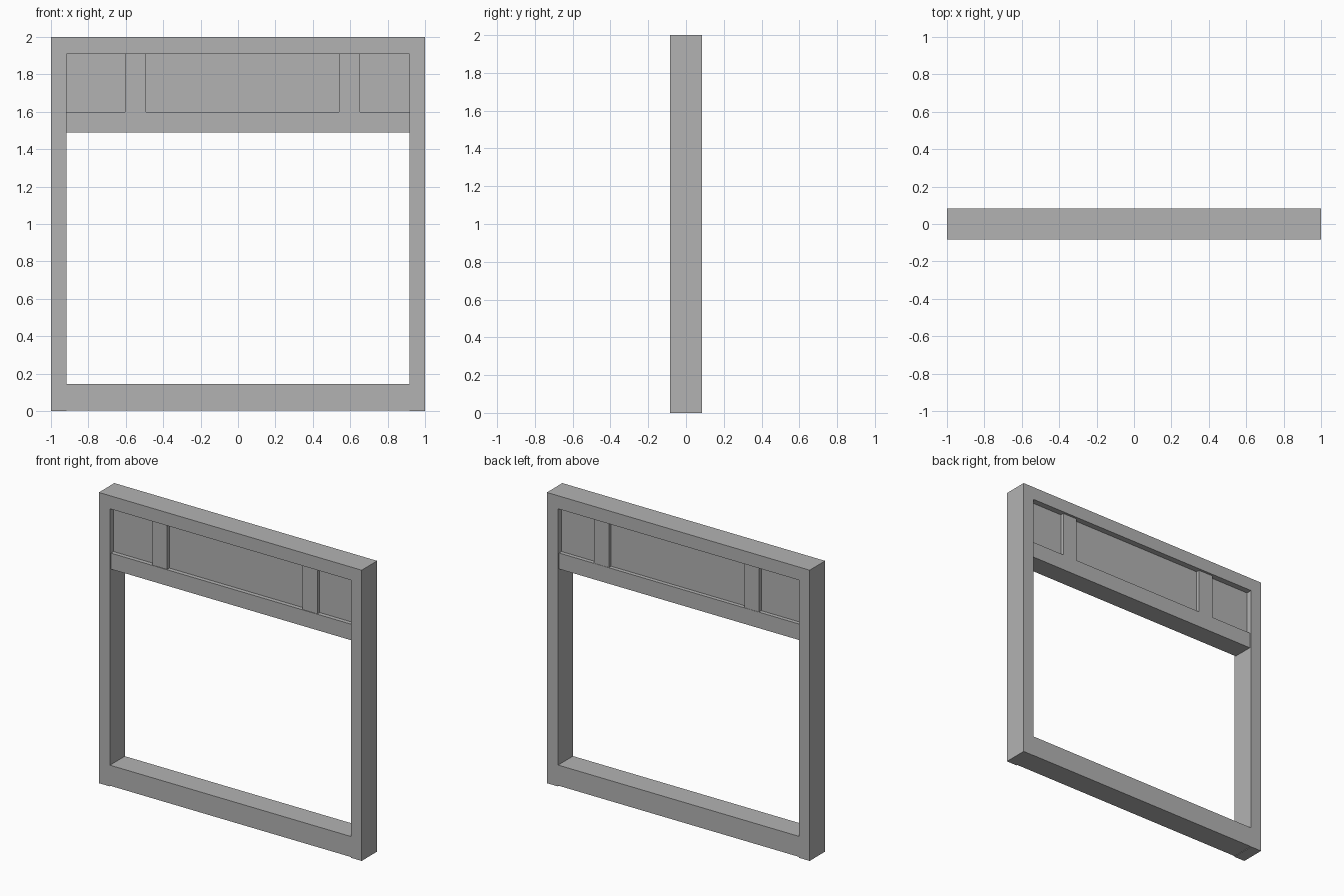
import bpy
import bmesh

cube = bpy.data.objects.get("Cube")
if cube:
    bpy.data.objects.remove(cube, do_unlink=True)

GREY = (0.45, 0.45, 0.45, 1.0)
grey = bpy.data.materials.new("plain grey")
grey.use_nodes = True
grey.diffuse_color = GREY
grey.node_tree.nodes["Principled BSDF"].inputs["Base Color"].default_value = GREY


def slab(name, outline, front, back):
    """Extrude an (x, z) outline from y=front to y=back."""
    bm = bmesh.new()
    face = bm.faces.new([bm.verts.new((x, front, z)) for x, z in outline])
    grown = bmesh.ops.extrude_face_region(bm, geom=[face])["geom"]
    verts = [v for v in grown if isinstance(v, bmesh.types.BMVert)]
    bmesh.ops.translate(bm, verts=verts, vec=(0, back - front, 0))
    bmesh.ops.recalc_face_normals(bm, faces=bm.faces[:])
    mesh = bpy.data.meshes.new(name)
    bm.to_mesh(mesh)
    bm.free()
    mesh.materials.append(grey)
    obj = bpy.data.objects.new(name, mesh)
    bpy.context.collection.objects.link(obj)
    return obj


def board(name, x0, x1, z0, z1, front, back):
    return slab(name, [(x0, z0), (x1, z0), (x1, z1), (x0, z1)], front, back)


half, inner, depth = 1.0, 0.917, 0.084
head, bar_top, bar_bottom, sill_top = 1.91, 1.6, 1.49, 0.145

# Side jambs and header in one piece
slab("outer_frame", [(-half, 0), (-inner, 0), (-inner, head), (inner, head),
                     (inner, 0), (half, 0), (half, 2), (-half, 2)], -depth, depth)

# Sill, set back a hair from the jambs
board("sill", -inner, inner, 0.004, sill_top, -depth + 0.002, depth - 0.004)

# Crossbar under the upper panels
board("crossbar", -inner, inner, bar_bottom, bar_top, -0.072, 0.07)

# Thin upper panel behind the posts
board("upper_panel", -inner, inner, bar_top, head, -0.043, 0.043)

# Posts dividing the upper panel
for name, x0, x1 in (("right_post", -0.603, -0.492), ("left_post", 0.54, 0.652)):
    board(name, x0, x1, bar_top, head, -0.068, 0.068)
